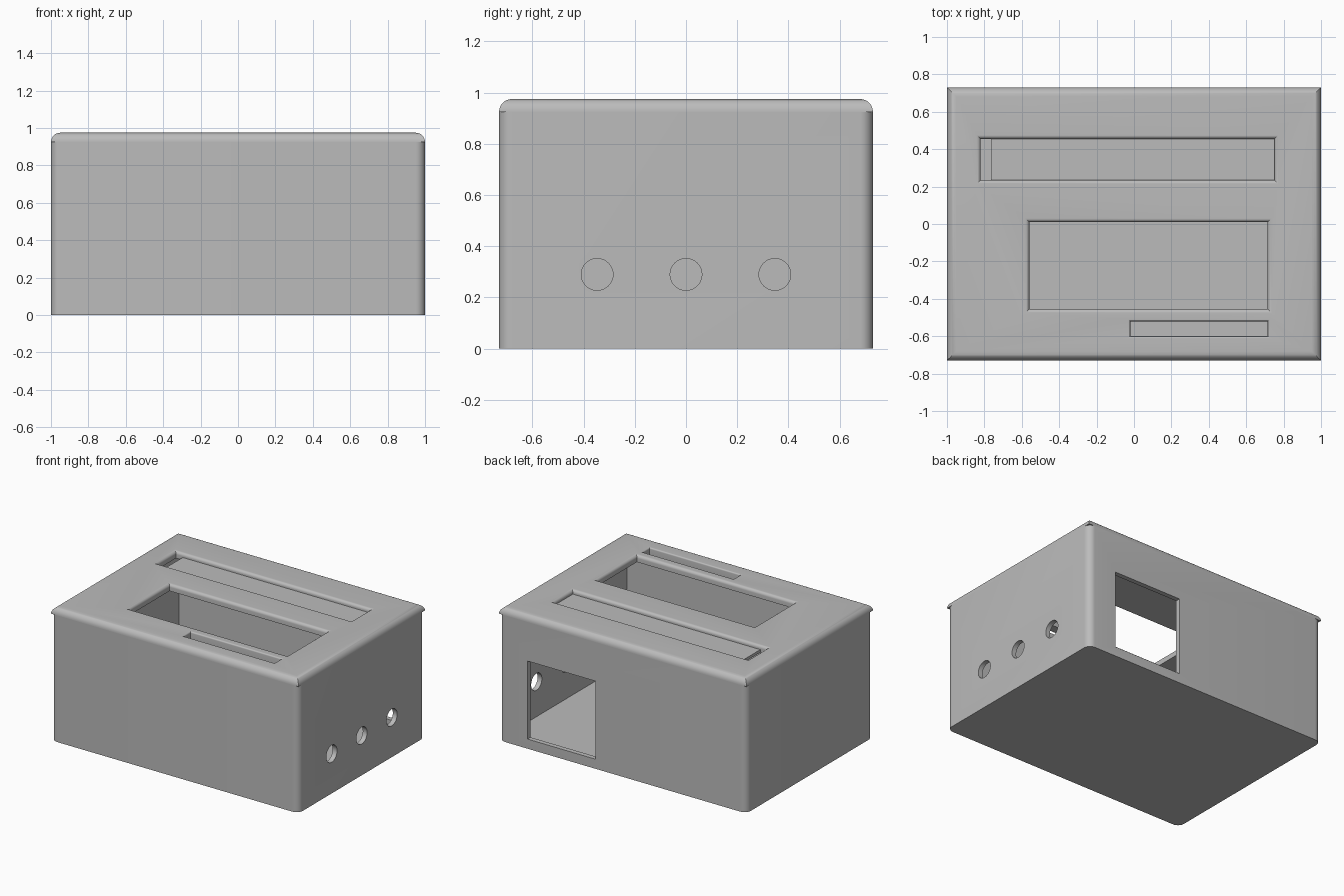
import bpy, bmesh, math

cube = bpy.data.objects.get("Cube")
if cube:
    bpy.data.objects.remove(cube, do_unlink=True)

HX, HY = 1.0, 0.73            # half width and half depth
TOP, SEAM = 0.975, 0.925      # lid top and lid underside
WALL = 0.035

grey = bpy.data.materials.new("plain_grey")
grey.use_nodes = True
GREY = (0.5, 0.5, 0.5, 1)
grey.diffuse_color = GREY
grey.node_tree.nodes["Principled BSDF"].inputs["Base Color"].default_value = GREY


def finish(name, bm):
    bmesh.ops.recalc_face_normals(bm, faces=bm.faces)
    mesh = bpy.data.meshes.new(name)
    bm.to_mesh(mesh)
    bm.free()
    mesh.materials.append(grey)
    obj = bpy.data.objects.new(name, mesh)
    bpy.context.collection.objects.link(obj)
    return obj


def loft(name, rings):
    """Closed solid through stacked rectangles (x0, x1, y0, y1, z)."""
    bm = bmesh.new()
    loops = []
    for x0, x1, y0, y1, z in rings:
        loops.append([bm.verts.new((x, y, z))
                      for x, y in ((x0, y0), (x1, y0), (x1, y1), (x0, y1))])
    for a, b in zip(loops, loops[1:]):
        for i in range(4):
            j = (i + 1) % 4
            bm.faces.new((a[i], a[j], b[j], b[i]))
    bm.faces.new(loops[0])
    bm.faces.new(loops[-1])
    return finish(name, bm)


def box(name, x0, x1, y0, y1, z0, z1):
    return loft(name, [(x0, x1, y0, y1, z0), (x0, x1, y0, y1, z1)])


def round_edges(obj, rule, radius, segments=8):
    bm = bmesh.new()
    bm.from_mesh(obj.data)
    edges = [e for e in bm.edges if rule(e.verts[0].co, e.verts[1].co)]
    bmesh.ops.bevel(bm, geom=edges, offset=radius, segments=segments,
                    profile=0.5, affect='EDGES')
    bm.to_mesh(obj.data)
    bm.free()


def opening(x0, x1, y0, y1, r, steps=6):
    """Cutter for a lid opening whose upper rim is rounded over."""
    rings = [(x0, x1, y0, y1, SEAM - 0.05)]
    for i in range(steps + 1):
        a = math.pi / 2 * i / steps
        d, z = r * (1 - math.cos(a)), TOP - r + r * math.sin(a)
        rings.append((x0 - d, x1 + d, y0 - d, y1 + d, z))
    x0, x1, y0, y1, z = rings[-1]
    rings.append((x0, x1, y0, y1, TOP + 0.05))
    return loft("opening_cutter", rings)


def hole(y, z, radius):
    bm = bmesh.new()
    bmesh.ops.create_cone(bm, cap_ends=True, segments=40, radius1=radius,
                          radius2=radius, depth=0.3)
    for v in bm.verts:
        v.co = (HX + v.co.z, y + v.co.x, z + v.co.y)
    return finish("hole_cutter", bm)


def cut(obj, cutters):
    bpy.context.view_layer.objects.active = obj
    for c in cutters:
        mod = obj.modifiers.new("cut", 'BOOLEAN')
        mod.operation, mod.solver, mod.object = 'DIFFERENCE', 'EXACT', c
        bpy.ops.object.modifier_apply(modifier=mod.name)
        bpy.data.objects.remove(c, do_unlink=True)


def smooth(obj):
    bpy.ops.object.select_all(action='DESELECT')
    obj.select_set(True)
    bpy.context.view_layer.objects.active = obj
    bpy.ops.object.shade_smooth_by_angle(angle=math.radians(30))


# Hollow case with rounded upright corners, side holes and a rear window
case = box("case", -HX, HX, -HY, HY, 0, SEAM)
round_edges(case, lambda a, b: abs(a.z - b.z) > 0.5, 0.05)
cavity = box("cavity_cutter", WALL - HX, HX - WALL, WALL - HY, HY - WALL,
             WALL, SEAM + 0.1)
window = box("window_cutter", 0.22, 0.77, HY - 0.1, HY + 0.1, 0.07, 0.64)
cut(case, [cavity, window] + [hole(y, 0.29, 0.062) for y in (-0.347, 0, 0.347)])
smooth(case)

# Lid with a quarter-round rim, mitred corners and three openings
lid = box("lid", -HX, HX, -HY, HY, SEAM, TOP)
round_edges(lid, lambda a, b: min(a.z, b.z) > TOP - 0.01, 0.0495)
cut(lid, [opening(-0.82, 0.75, 0.235, 0.455, 0.022),
          opening(-0.56, 0.715, -0.455, 0.01, 0.022),
          opening(-0.02, 0.715, -0.6, -0.52, 0.01)])
smooth(lid)

# Sunken panel filling most of the rear opening
box("rear_panel", -0.765, 0.76, 0.225, 0.465, SEAM, 0.945)
